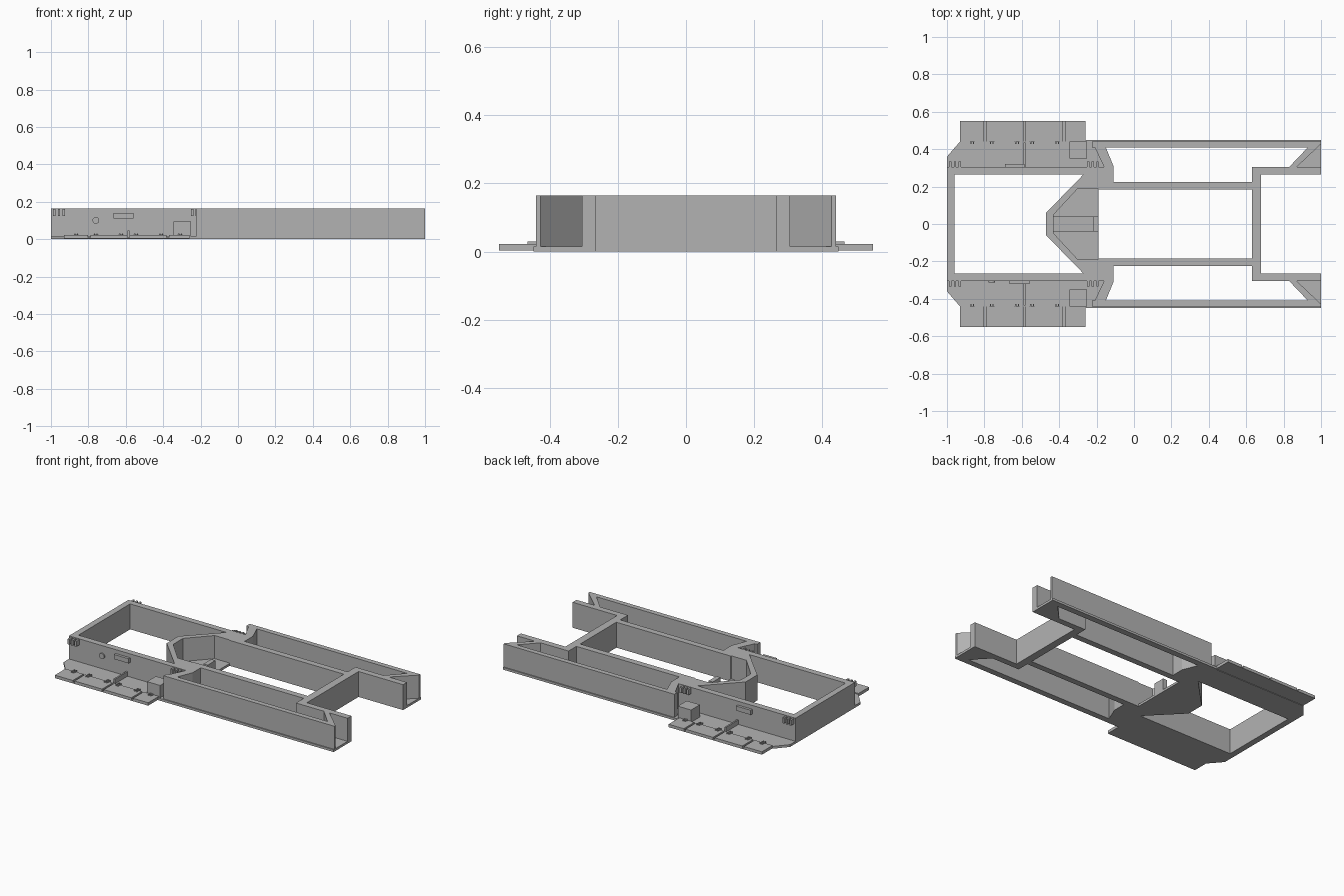
import bpy, bmesh, math

H = 0.165      # full wall height
FLOOR = 0.015  # thickness of the low floor plates

cube = bpy.data.objects.get("Cube")
if cube:
    bpy.data.objects.remove(cube)

grey = bpy.data.materials.new("plain_grey")
grey.use_nodes = True
grey.diffuse_color = (0.45, 0.45, 0.45, 1)
grey.node_tree.nodes["Principled BSDF"].inputs["Base Color"].default_value = grey.diffuse_color


def finish(name, bm):
    bmesh.ops.recalc_face_normals(bm, faces=bm.faces)
    mesh = bpy.data.meshes.new(name)
    bm.to_mesh(mesh)
    bm.free()
    mesh.materials.append(grey)
    obj = bpy.data.objects.new(name, mesh)
    bpy.context.collection.objects.link(obj)
    return obj


def prism(name, points, z0, z1, side=1):
    """Extrude a plan outline upwards; side -1 mirrors it across the centre line."""
    bm = bmesh.new()
    face = bm.faces.new([bm.verts.new((x, y * side, z0)) for x, y in points])
    top = bmesh.ops.extrude_face_region(bm, geom=[face])["geom"]
    verts = [v for v in top if isinstance(v, bmesh.types.BMVert)]
    bmesh.ops.translate(bm, vec=(0, 0, z1 - z0), verts=verts)
    return finish(name, bm)


def box(name, x0, x1, y0, y1, z0, z1, side=1):
    return prism(name, [(x0, y0), (x1, y0), (x1, y1), (x0, y1)], z0, z1, side)


# Cross walls and the pointed bulkhead
box("end_wall", -1, -0.96, -0.305, 0.305, 0, H)
box("cross_beam", 0.63, 0.68, -0.305, 0.305, 0, H)
prism("bulkhead_nose",
      [(-0.27, 0.265), (-0.47, 0.06), (-0.47, -0.06), (-0.27, -0.265),
       (-0.19, -0.19), (-0.3, -0.19), (-0.43, -0.05),
       (-0.43, 0.05), (-0.3, 0.19), (-0.19, 0.19)], 0, H)
prism("bulkhead_floor",
      [(-0.44, 0.05), (-0.44, -0.05), (-0.3, -0.19), (-0.19, -0.19),
       (-0.19, 0.19), (-0.3, 0.19)], 0, FLOOR)
box("floor_channel", -0.43, -0.19, -0.04, 0.04, FLOOR, 0.03)
box("channel_stop", -0.22, -0.19, -0.04, 0.04, FLOOR, 0.09)

for side, tag in ((-1, "right"), (1, "left")):
    # Main long members
    box(f"{tag}_bay_wall", -1, -0.2, 0.265, 0.305, 0, H, side)
    box(f"{tag}_inner_beam", -0.19, 0.65, 0.185, 0.225, 0, H, side)
    prism(f"{tag}_shoulder_block",
          [(-0.27, 0.265), (-0.19, 0.185), (-0.11, 0.185), (-0.11, 0.31),
           (-0.15, 0.408), (-0.15, 0.441), (-0.225, 0.441), (-0.16, 0.305),
           (-0.27, 0.305)], 0, H, side)
    box(f"{tag}_outer_rail", -0.225, 0.94, 0.408, 0.441, 0, H, side)
    box(f"{tag}_rail_ledge", -0.26, 1, 0.44, 0.448, 0, FLOOR, side)

    # Open pocket at the far end of each rail
    box(f"{tag}_end_arm", 0.66, 1, 0.265, 0.305, 0, H, side)
    box(f"{tag}_rail_tip", 0.93, 1, 0.428, 0.441, 0, H, side)
    prism(f"{tag}_pocket_brace",
          [(0.83, 0.305), (0.87, 0.305), (1, 0.428), (0.93, 0.428),
           (0.93, 0.41)], 0, H, side)
    prism(f"{tag}_pocket_floor",
          [(0.85, 0.305), (1, 0.305), (1, 0.435), (0.96, 0.43)], 0, FLOOR, side)

    # Low shelf with its hinged panels
    prism(f"{tag}_shelf",
          [(-1, 0.29), (-0.15, 0.29), (-0.22, 0.441), (-0.93, 0.441),
           (-1, 0.36)], 0, FLOOR, side)
    edges = (-0.93, -0.795, -0.585, -0.375, -0.26)
    for i, (a, b) in enumerate(zip(edges, edges[1:])):
        x0 = a + 0.006 * (i > 0)
        x1 = b - 0.006 * (i < 3)
        box(f"{tag}_panel_{i + 1}", x0, x1, 0.441, 0.55, 0.008, 0.022, side)
    box(f"{tag}_panel_backing", -0.93, -0.26, 0.435, 0.55, 0.003, 0.009, side)
    for i, x in enumerate((-0.865, -0.76, -0.625, -0.545, -0.41, -0.31)):
        for dx in (-0.007, 0.007):
            box(f"{tag}_hinge_{i + 1}", x + dx - 0.003, x + dx + 0.003,
                0.428, 0.465, FLOOR, 0.029, side)
        box(f"{tag}_hinge_pin_{i + 1}", x - 0.013, x + 0.013,
            0.442, 0.45, FLOOR, 0.026, side)
    box(f"{tag}_shelf_rib", -0.59, -0.58, 0.305, 0.435, FLOOR, 0.045, side)
    box(f"{tag}_step_box", -0.345, -0.25, 0.35, 0.441, FLOOR, 0.095, side)

    # Small fittings on the bay wall
    for start in (-0.982, -0.245):
        for i in range(3):
            x = start + i * 0.025
            box(f"{tag}_hook", x - 0.006, x + 0.006, 0.3, 0.335, 0.125, 0.16, side)
    px = -0.665 if side < 0 else -0.69
    box(f"{tag}_wall_plate", px, px + 0.105, 0.3, 0.322, 0.11, 0.14, side)

# Round cap on the front wall only
bm = bmesh.new()
bmesh.ops.create_cone(bm, cap_ends=True, segments=24, radius1=0.018, radius2=0.018, depth=0.012)
cap = finish("round_cap", bm)
cap.location = (-0.76, -0.308, 0.1)
cap.rotation_euler = (math.pi / 2, 0, 0)
